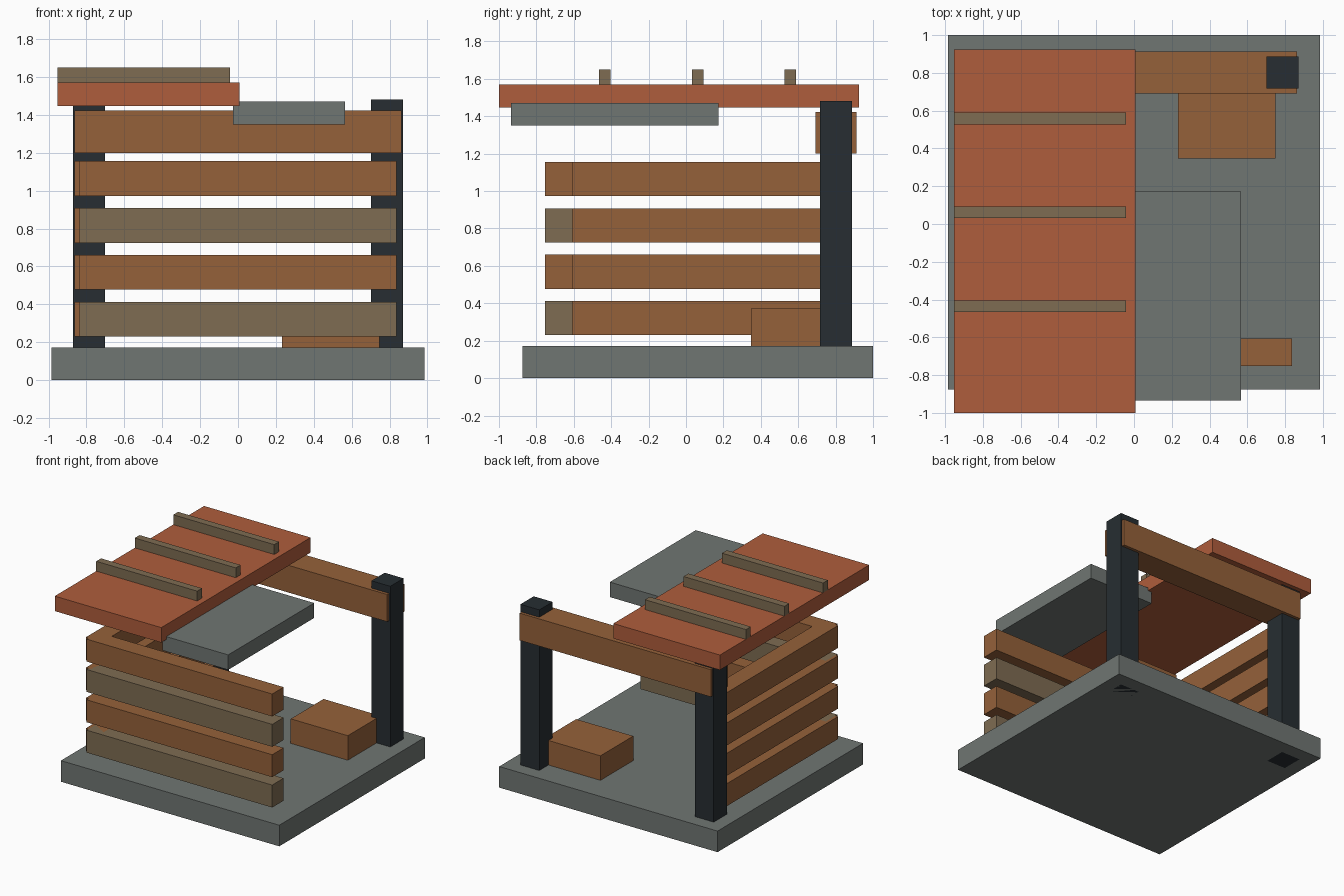
import bpy, bmesh
from mathutils import Vector

if "Cube" in bpy.data.objects:
    bpy.data.objects.remove(bpy.data.objects["Cube"])


def material(name, rgb):
    m = bpy.data.materials.new(name)
    m.diffuse_color = (*rgb, 1)
    m.use_nodes = True
    m.node_tree.nodes["Principled BSDF"].inputs["Base Color"].default_value = m.diffuse_color
    return m


WOOD = material("brown_wood", (0.30, 0.12, 0.042))
OLD_WOOD = material("weathered_wood", (0.21, 0.15, 0.085))
RUST = material("rusty_roof", (0.43, 0.11, 0.045))
IRON = material("dark_iron", (0.02, 0.027, 0.032))
STONE = material("grey_concrete", (0.16, 0.18, 0.17))


def box(name, mat, x, y, z):
    """Flat-faced box from its (min, max) range on each axis."""
    bm = bmesh.new()
    bmesh.ops.create_cube(bm, size=1)
    ranges = (x, y, z)
    centre = Vector([(a + b) / 2 for a, b in ranges])
    size = Vector([b - a for a, b in ranges])
    bmesh.ops.scale(bm, vec=size, verts=bm.verts)
    mesh = bpy.data.meshes.new(name)
    bm.to_mesh(mesh)
    bm.free()
    mesh.materials.append(mat)
    obj = bpy.data.objects.new(name, mesh)
    obj.location = centre
    bpy.context.collection.objects.link(obj)
    return obj


# Floor slab
box("floor_slab", STONE, (-0.985, 0.985), (-0.875, 1.0), (0, 0.172))

# Back posts and the beam joining them
for side, cx in (("left", -0.787), ("right", 0.787)):
    box(f"{side}_post", IRON, (cx - 0.085, cx + 0.085), (0.717, 0.888), (0, 1.482))
box("back_beam", WOOD, (-0.862, 0.862), (0.692, 0.912), (1.2, 1.422))

# Slatted front and left walls
for i in range(4):
    z0 = 0.23 + i * 0.2475
    z = (z0, z0 + 0.183)
    box(f"front_slat_{i + 1}", WOOD if i % 2 else OLD_WOOD,
        (-0.838, 0.836), (-0.753, -0.606), z)
    box(f"side_slat_{i + 1}", WOOD, (-0.862, -0.715), (-0.73, 0.8), z)

# Roof panel with battens, and the lower broken panel
box("roof_panel", RUST, (-0.953, 0.008), (-1.0, 0.924), (1.448, 1.57))
for i, cy in enumerate((-0.435, 0.062, 0.558)):
    box(f"roof_batten_{i + 1}", OLD_WOOD,
        (-0.953, -0.042), (cy - 0.031, cy + 0.031), (1.565, 1.65))
box("lower_roof_panel", STONE, (-0.027, 0.566), (-0.935, 0.173), (1.35, 1.472))

# Crate on the floor
box("crate", WOOD, (0.233, 0.748), (0.347, 0.77), (0.165, 0.372))
